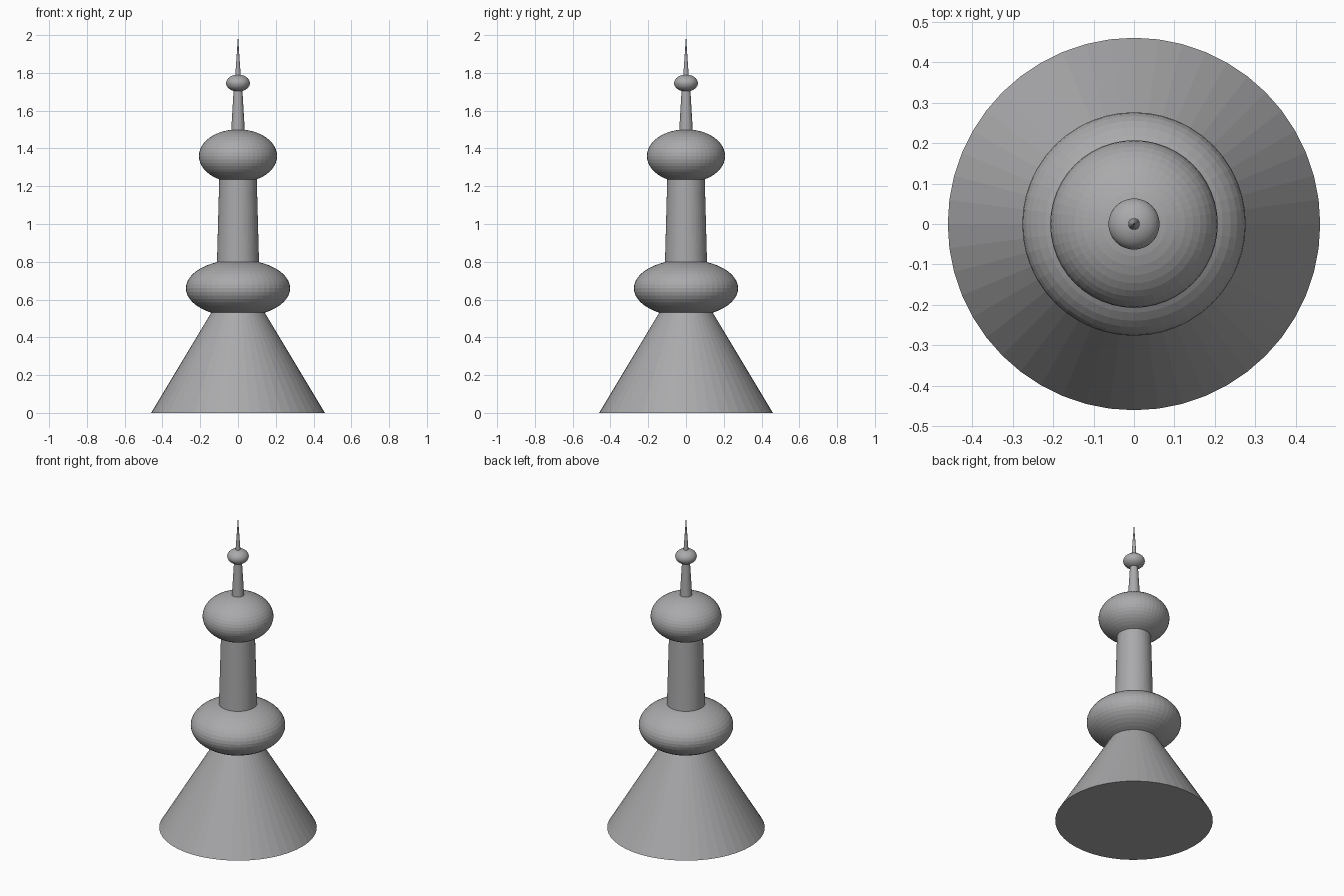
import bpy

SIDES = 48

cube = bpy.data.objects.get("Cube")
if cube:
    bpy.data.objects.remove(cube, do_unlink=True)

# One plain grey for the whole tower
grey = bpy.data.materials.new("stone_grey")
colour = (0.40, 0.40, 0.41, 1)
grey.diffuse_color = colour
grey.use_nodes = True
grey.node_tree.nodes["Principled BSDF"].inputs["Base Color"].default_value = colour


def finish(name):
    obj = bpy.context.object
    obj.name = name
    obj.data.materials.append(grey)
    return obj


def taper(name, z0, r0, z1, r1):
    """Upright cone or tapered shaft between two heights."""
    bpy.ops.mesh.primitive_cone_add(vertices=SIDES, radius1=r0, radius2=r1,
                                    depth=z1 - z0, location=(0, 0, (z0 + z1) / 2))
    finish(name)


def bulb(name, z, radius, half_height):
    """Flattened sphere threaded on the axis."""
    bpy.ops.mesh.primitive_uv_sphere_add(segments=SIDES, ring_count=SIDES // 2,
                                         radius=1, location=(0, 0, z))
    finish(name).scale = (radius, radius, half_height)


# Base and lower bulb
taper("base_cone", 0, 0.46, 0.60, 0.10)
bulb("lower_bulb", 0.66, 0.276, 0.151)

# Column and upper bulb
taper("column", 0.66, 0.115, 1.36, 0.096)
bulb("upper_bulb", 1.36, 0.207, 0.141)

# Spire, small bead and needle tip
taper("spire", 1.36, 0.044, 1.746, 0.021)
bulb("bead", 1.746, 0.063, 0.045)
taper("needle", 1.746, 0.017, 2.0, 0)
